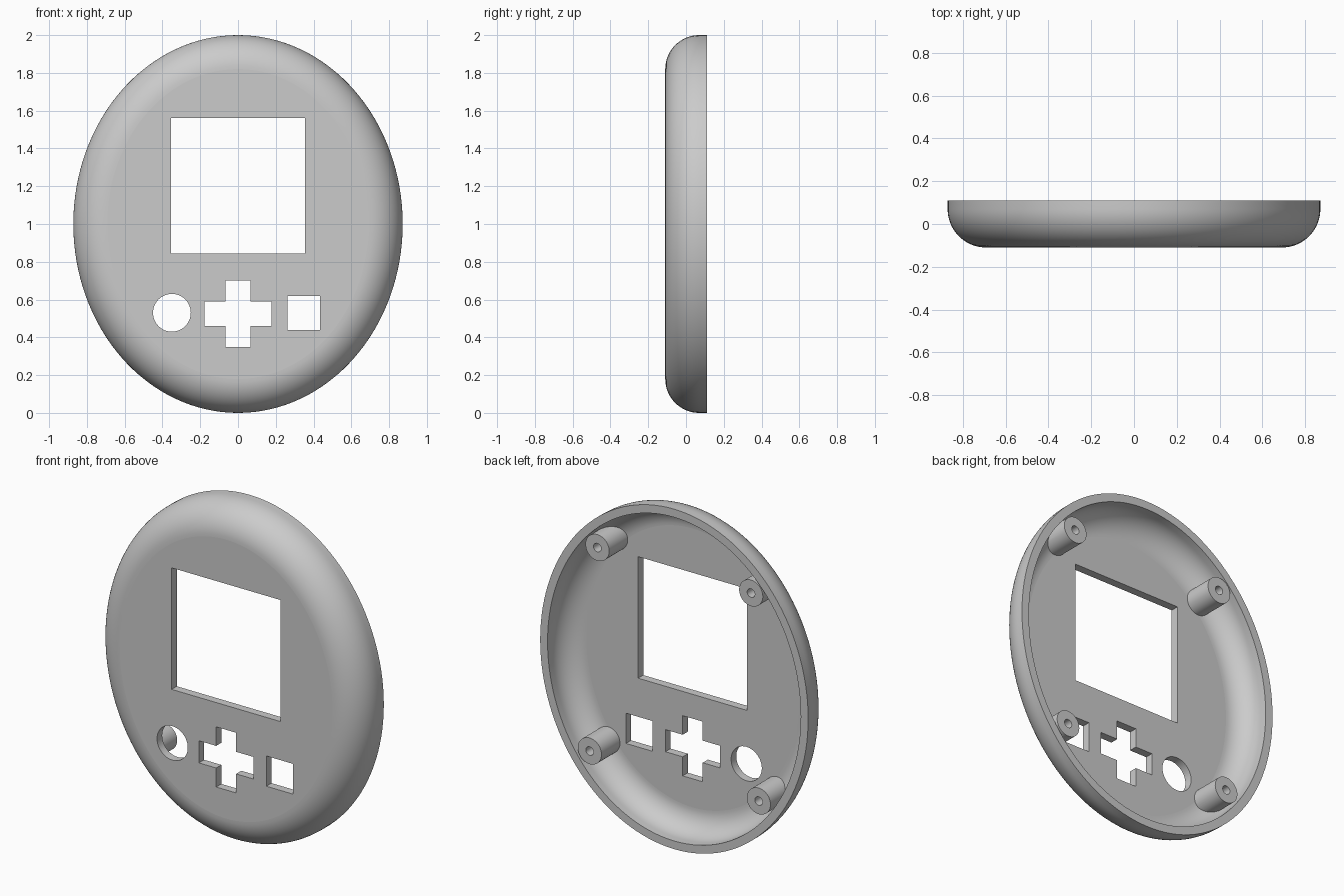
import bpy, bmesh
from math import sin, cos, pi, hypot

if "Cube" in bpy.data.objects:
    bpy.data.objects.remove(bpy.data.objects["Cube"], do_unlink=True)

HALF_W, HALF_H, FRONT, BACK = 0.872, 1.0, -0.11, 0.11
FILLET, WALL = 0.18, 0.048

grey = bpy.data.materials.new("plain grey")
grey.use_nodes = True
grey.diffuse_color = (0.6, 0.6, 0.6, 1)
grey.node_tree.nodes["Principled BSDF"].inputs["Base Color"].default_value = (0.6, 0.6, 0.6, 1)


def ellipse(inset, count=128):
    """Oval outline in x and z, moved inward along its normal."""
    points = []
    for i in range(count):
        a = 2 * pi * i / count
        nx, nz = cos(a) / HALF_W, sin(a) / HALF_H
        n = hypot(nx, nz)
        points.append((HALF_W * cos(a) - inset * nx / n,
                       1 + HALF_H * sin(a) - inset * nz / n))
    return points


def circle(x, z, r, count=48):
    return [(x + r * cos(2 * pi * i / count), z + r * sin(2 * pi * i / count))
            for i in range(count)]


def rectangle(x0, x1, z0, z1):
    return [(x0, z0), (x1, z0), (x1, z1), (x0, z1)]


def plus(x, z, reach, arm):
    a, r = arm, reach
    corner = [(r, -a), (r, a), (a, a)]
    points = []
    for _ in range(4):
        points += corner
        corner = [(-v, u) for u, v in corner]
    return [(x + u, z + v) for u, v in points]


def loft(bm, sections):
    """Closed solid through (outline, y) sections, front to back."""
    rings = [[bm.verts.new((x, y, z)) for x, z in outline] for outline, y in sections]
    for a, b in zip(rings, rings[1:]):
        for i in range(len(a)):
            j = (i + 1) % len(a)
            bm.faces.new((a[i], a[j], b[j], b[i]))
    bm.faces.new(rings[0])
    bm.faces.new(rings[-1])


def solid(name, lofts):
    bm = bmesh.new()
    for sections in lofts:
        loft(bm, sections)
    bmesh.ops.recalc_face_normals(bm, faces=bm.faces)
    mesh = bpy.data.meshes.new(name)
    bm.to_mesh(mesh)
    bm.free()
    mesh.materials.append(grey)
    ob = bpy.data.objects.new(name, mesh)
    bpy.context.collection.objects.link(ob)
    return ob


def rounded_oval(inset, back, steps=16):
    """Oval body with a quarter-round front edge."""
    r = FILLET - inset
    centre = FRONT + FILLET
    sections = []
    for i in range(steps + 1):
        a = pi / 2 * i / steps
        sections.append((ellipse(inset + r * (1 - sin(a))), centre - r * cos(a)))
    return sections + [(ellipse(inset), back)]


def subtract(target, cutter):
    mod = target.modifiers.new("cut", "BOOLEAN")
    mod.operation, mod.solver, mod.object = "DIFFERENCE", "EXACT", cutter
    bpy.ops.object.select_all(action="DESELECT")
    bpy.context.view_layer.objects.active = target
    target.select_set(True)
    bpy.ops.object.modifier_apply(modifier=mod.name)
    bpy.data.objects.remove(cutter, do_unlink=True)


# Shell, and the hollow with the screw posts left standing
shell = solid("front_shell", [rounded_oval(0, BACK)])
hollow = solid("hollow", [rounded_oval(WALL, 0.16)])
post_spots = [(s * x, z) for x, z in ((0.5, 1.64), (0.55, 0.43)) for s in (-1, 1)]
posts = solid("posts", [[(circle(x, z, 0.077), -0.2), (circle(x, z, 0.077), 0.2)]
                        for x, z in post_spots])
subtract(hollow, posts)
subtract(shell, hollow)

# Screw holes in the posts
screw_holes = solid("screw_holes", [[(circle(x, z, 0.025, 24), -0.03),
                                     (circle(x, z, 0.025, 24), 0.2)] for x, z in post_spots])
subtract(shell, screw_holes)

# Screen window, round button, direction pad and square button openings
openings = [rectangle(-0.355, 0.355, 0.845, 1.56), circle(-0.35, 0.53, 0.1),
            plus(0, 0.525, 0.177, 0.065), rectangle(0.262, 0.434, 0.44, 0.618)]
subtract(shell, solid("openings", [[(o, -0.2), (o, 0.0)] for o in openings]))

# Smooth the curves, keep the flat faces flat
bpy.ops.object.shade_smooth_by_angle(angle=pi / 6)
for face in shell.data.polygons:
    if abs(face.normal.y) > 0.9995:
        face.use_smooth = False
